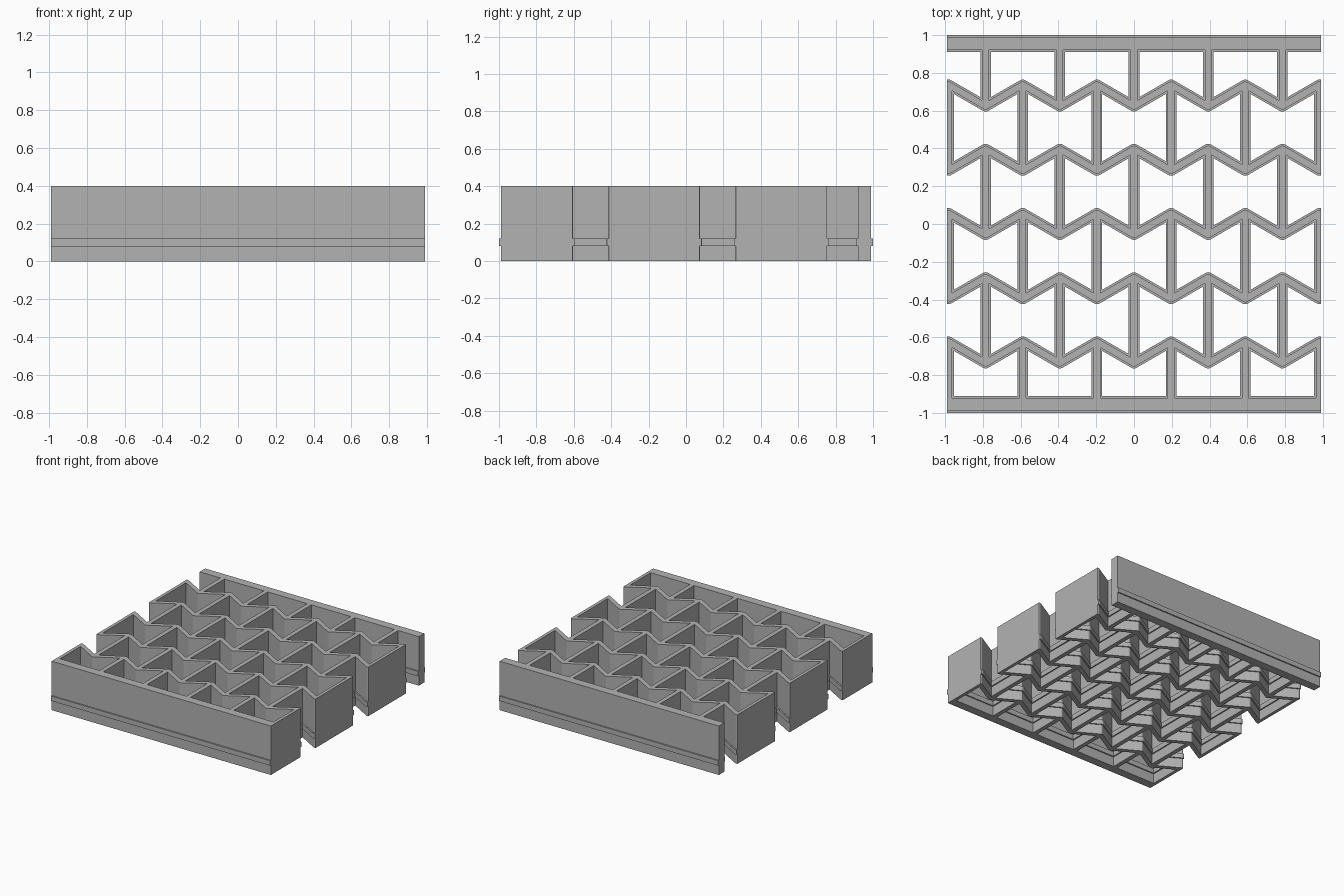
import bpy, bmesh, math

if "Cube" in bpy.data.objects:
    bpy.data.objects.remove(bpy.data.objects["Cube"])

P = 0.3927           # horizontal period of the zigzag ribs
HALF = P / 2
SLOPE = math.tan(math.radians(30))
AMP = HALF * SLOPE / 2
ROW = 0.34           # spacing of the ribs
WALL, RIDGE = 0.018, 0.010   # half wall thickness, ridge projection
HEIGHT, Z0, Z1 = 0.40, 0.08, 0.12
XMAX, YMAX, BAR = 0.99, 0.99, 0.92


def loft(bm, rings):
    """Join equal rings of points into a closed solid."""
    vs = [[bm.verts.new(p) for p in r] for r in rings]
    n = len(vs[0])
    for a, b in zip(vs, vs[1:]):
        for i in range(n):
            j = (i + 1) % n
            bm.faces.new((a[i], a[j], b[j], b[i]))
    bm.faces.new(vs[0][::-1])
    bm.faces.new(vs[-1])


def make_object(name, bm):
    bmesh.ops.recalc_face_normals(bm, faces=bm.faces)
    me = bpy.data.meshes.new(name)
    bm.to_mesh(me)
    bm.free()
    ob = bpy.data.objects.new(name, me)
    bpy.context.collection.objects.link(ob)
    return ob


def rib_side(cx, y, h, s):
    """Left-to-right edge of a cell against a rib; s=1 above, s=-1 below."""
    drop = h * SLOPE + h / math.cos(math.radians(30))
    corner = y + s * (AMP - drop)
    pts = [(cx - HALF + h, corner)]
    for k in range(5):                      # rounded rib tip
        a = math.radians(-30 + 15 * k)
        pts.append((cx + h * math.sin(a), y - s * (AMP + h * math.cos(a))))
    pts.append((cx + HALF - h, corner))
    return pts


def bar_side(cx, y, h, s):
    """Straight edge of a cell against an end bar."""
    return [(cx - HALF + h, y), (cx + HALF - h, y)]


def cell_outline(cx, i, h):
    """Outline of a cell in gap i (0 = behind the front bar, 5 = at the back bar)."""
    inset = h - WALL
    if i == 0:
        low = bar_side(cx, -BAR + inset, h, -1)
    else:
        low = rib_side(cx, (i - 3) * ROW, h, -1)
    if i == 5:
        top = bar_side(cx, BAR - inset, h, 1)
    else:
        top = rib_side(cx, (i - 2) * ROW, h, 1)
    return low + top[::-1]


# Solid slab with a ridge along the front and back
bm = bmesh.new()
side = [(YMAX, 0), (YMAX, Z0), (YMAX + RIDGE, Z0), (YMAX + RIDGE, Z1),
        (YMAX, Z1), (YMAX, HEIGHT)]
side += [(-y, z) for y, z in reversed(side)]
loft(bm, [[(x, y, z) for y, z in side] for x in (-XMAX, XMAX)])
lattice = make_object("lattice_panel", bm)

# Bow-tie cells, narrower at ridge height so the ridge runs around every wall
bm = bmesh.new()
levels = [(-0.1, WALL), (Z0, WALL), (Z0, WALL + RIDGE),
          (Z1, WALL + RIDGE), (Z1, WALL), (HEIGHT + 0.1, WALL)]
for i in range(6):
    centres = [k * P for k in range(-2, 3)] if i % 2 == 0 else \
              [(k + 0.5) * P for k in range(-3, 3)]
    for cx in centres:
        loft(bm, [[(x, y, z) for x, y in cell_outline(cx, i, h)] for z, h in levels])
cutter = make_object("cell_cutter", bm)
cutter.hide_render = True
cutter.hide_set(True)

# Cut the cells and bake the result
mod = lattice.modifiers.new("cells", 'BOOLEAN')
mod.operation = 'DIFFERENCE'
mod.solver = 'EXACT'
mod.object = cutter
dg = bpy.context.evaluated_depsgraph_get()
baked = bpy.data.meshes.new_from_object(lattice.evaluated_get(dg))
lattice.modifiers.clear()
lattice.data = baked
bpy.data.objects.remove(cutter)

# Plain grey
grey = bpy.data.materials.new("grey")
grey.diffuse_color = (0.45, 0.45, 0.45, 1)
grey.use_nodes = True
grey.node_tree.nodes["Principled BSDF"].inputs["Base Color"].default_value = grey.diffuse_color
lattice.data.materials.clear()
lattice.data.materials.append(grey)
